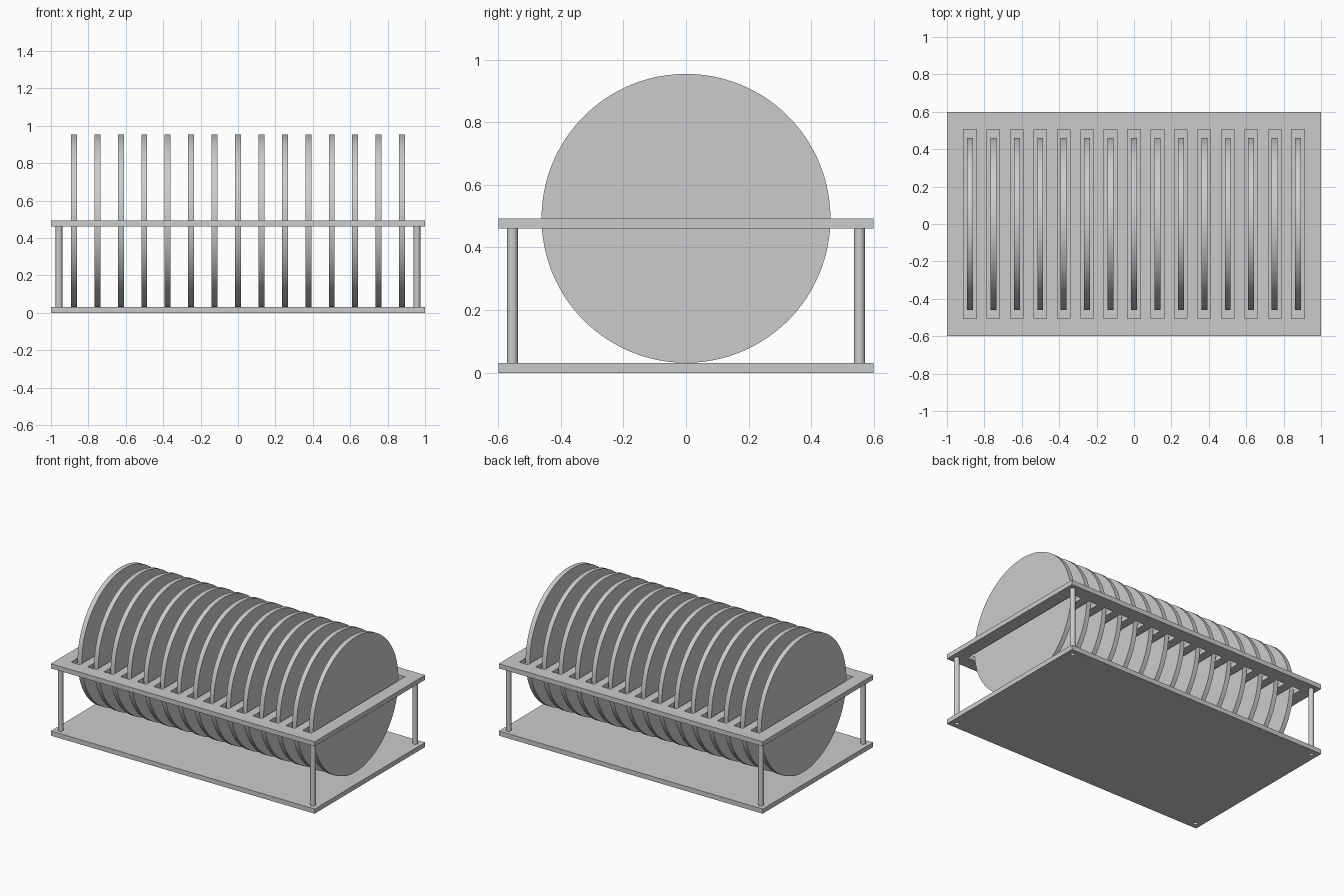
import bpy
import math

cube = bpy.data.objects.get("Cube")
if cube:
    bpy.data.objects.remove(cube, do_unlink=True)

# Main sizes
THICK = 0.032
HALF_Y = 0.598
RADIUS = 0.461
DISC_Z = THICK + RADIUS
POST_X, POST_Y, POST_R = 0.957, 0.554, 0.0175
COUNT = 15
PITCH = 0.1253
STATIONS = [(i - (COUNT - 1) / 2) * PITCH for i in range(COUNT)]
CORNERS = [(sx, sy) for sx in (-1, 1) for sy in (-1, 1)]

grey = bpy.data.materials.new("plain_grey")
grey.use_nodes = True
grey.diffuse_color = (0.6, 0.6, 0.6, 1)
grey.node_tree.nodes["Principled BSDF"].inputs["Base Color"].default_value = (0.6, 0.6, 0.6, 1)


def finish(obj, name):
    obj.name = name
    obj.data.materials.clear()
    obj.data.materials.append(grey)
    return obj


def box(name, size, centre):
    bpy.ops.mesh.primitive_cube_add(size=1, location=centre)
    obj = bpy.context.object
    obj.scale = size
    bpy.ops.object.transform_apply(location=False, rotation=False, scale=True)
    return finish(obj, name)


def cylinder(name, radius, depth, centre, sides, rotation=(0, 0, 0)):
    bpy.ops.mesh.primitive_cylinder_add(vertices=sides, radius=radius, depth=depth,
                                        location=centre, rotation=rotation)
    bpy.ops.object.shade_smooth_by_angle(angle=math.radians(30))
    return finish(bpy.context.object, name)


def cut(target, cutters):
    """Join the cutters, subtract them from the target and remove them."""
    bpy.ops.object.select_all(action='DESELECT')
    for c in cutters:
        c.select_set(True)
    bpy.context.view_layer.objects.active = cutters[0]
    bpy.ops.object.join()
    cutters[0].hide_render = True
    mod = target.modifiers.new("openings", 'BOOLEAN')
    mod.operation = 'DIFFERENCE'
    mod.solver = 'EXACT'
    mod.object = cutters[0]
    bpy.ops.object.select_all(action='DESELECT')
    target.select_set(True)
    bpy.context.view_layer.objects.active = target
    bpy.ops.object.modifier_apply(modifier=mod.name)
    bpy.data.objects.remove(cutters[0], do_unlink=True)


# Base plate with a screw hole under each post
base = box("base_plate", (2, 2 * HALF_Y, THICK), (0, 0, THICK / 2))
cut(base, [cylinder("hole_cutter", 0.014, 3 * THICK, (sx * POST_X, sy * POST_Y, 0), 24)
           for sx, sy in CORNERS])

# Upper plate with one slot per disc
upper = box("slotted_plate", (2, 2 * HALF_Y, THICK), (0, 0, DISC_Z - THICK / 2))
cut(upper, [box("slot_cutter", (0.068, 1.012, 3 * THICK), (x, 0, DISC_Z)) for x in STATIONS])

# Corner posts between the plates
post_height = DISC_Z - 2 * THICK
for sx, sy in CORNERS:
    name = ("front" if sy < 0 else "back") + ("_left" if sx > 0 else "_right") + "_post"
    cylinder(name, POST_R, post_height,
             (sx * POST_X, sy * POST_Y, THICK + post_height / 2), 32)

# Row of upright discs resting on the base
for i, x in enumerate(STATIONS):
    cylinder(f"disc_{i + 1}", RADIUS, THICK, (x, 0, DISC_Z), 128, (0, math.pi / 2, 0))
